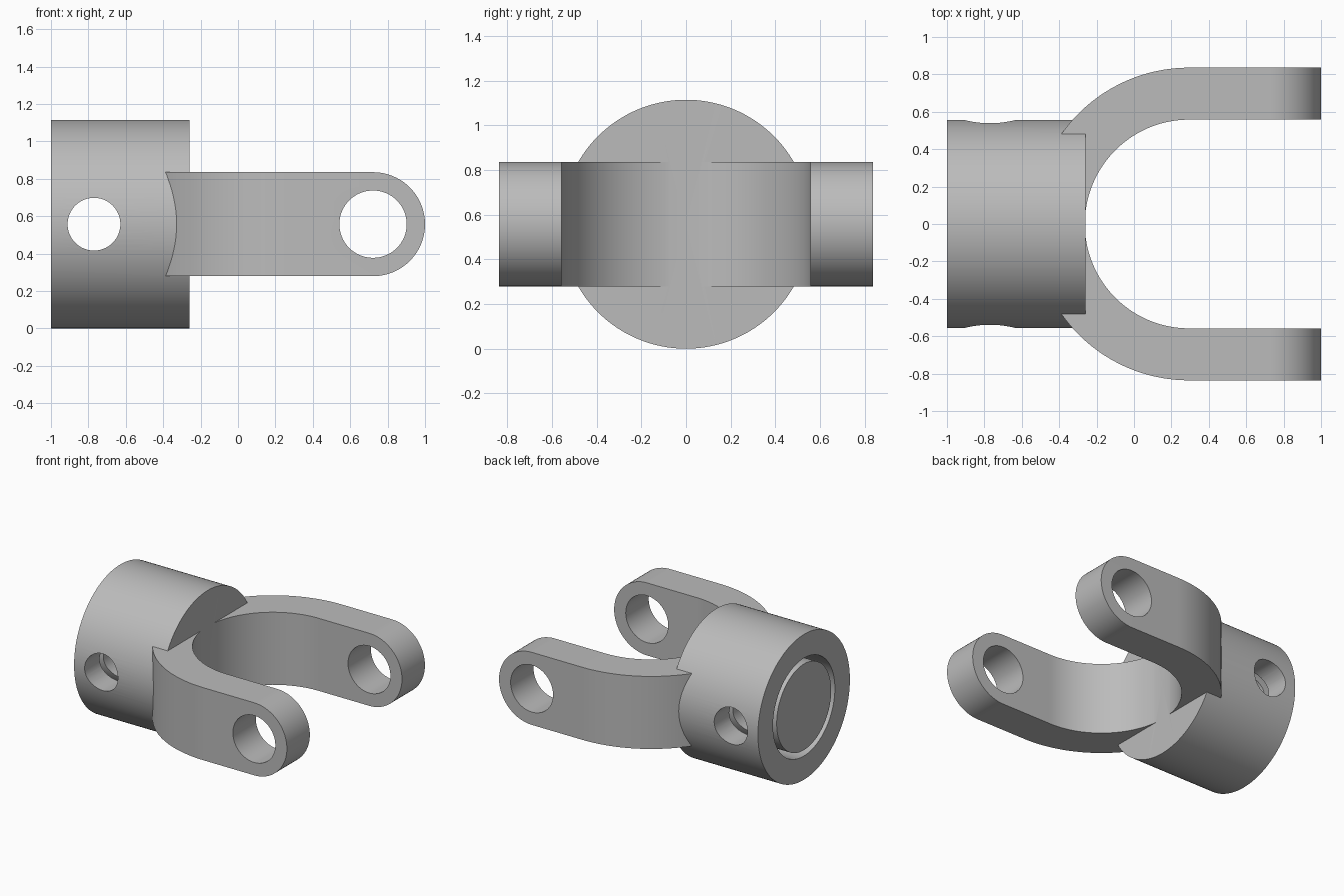
import bpy, bmesh, math
from mathutils import Matrix, Vector

if "Cube" in bpy.data.objects:
    bpy.data.objects.remove(bpy.data.objects["Cube"])

R_HUB, HUB_END = 0.557, -0.258       # hub radius and face beside the fork
ARC_X, R_IN, R_OUT = 0.295, 0.558, 0.836   # fork bend
HALF, EYE_X = 0.278, 0.722           # half height of arm, pin hole position
AXIS = R_HUB                         # height of the main axis

steel = bpy.data.materials.new("grey_steel")
steel.diffuse_color = (0.50, 0.50, 0.50, 1)
steel.use_nodes = True
steel.node_tree.nodes["Principled BSDF"].inputs["Base Color"].default_value = steel.diffuse_color


def finish(name, bm):
    bmesh.ops.recalc_face_normals(bm, faces=bm.faces)
    me = bpy.data.meshes.new(name)
    bm.to_mesh(me)
    bm.free()
    me.materials.append(steel)
    ob = bpy.data.objects.new(name, me)
    bpy.context.collection.objects.link(ob)
    return ob


def extrude(name, points, vec):
    """Solid from a closed outline pushed along vec."""
    bm = bmesh.new()
    face = bm.faces.new([bm.verts.new(p) for p in points])
    top = bmesh.ops.extrude_face_region(bm, geom=[face])["geom"]
    bmesh.ops.translate(bm, vec=vec, verts=[v for v in top if isinstance(v, bmesh.types.BMVert)])
    return finish(name, bm)


def pin(name, x, radius):
    """Cross hole cutter along y."""
    bm = bmesh.new()
    bmesh.ops.create_cone(bm, cap_ends=True, segments=64, radius1=radius, radius2=radius, depth=3,
                          matrix=Matrix.Translation((x, 0, AXIS)) @ Matrix.Rotation(math.pi / 2, 4, 'X'))
    return finish(name, bm)


def boolean(ob, other, op):
    mod = ob.modifiers.new(op.lower(), 'BOOLEAN')
    mod.operation, mod.object, mod.solver = op, other, 'EXACT'
    bpy.context.view_layer.objects.active = ob
    bpy.ops.object.modifier_apply(modifier=mod.name)
    bpy.data.objects.remove(other)


# Hub: turned profile with a ring groove around the core
profile = [(-1, 0), (-1, 0.33), (-0.56, 0.33), (-0.56, 0.375), (-1, 0.375),
           (-1, R_HUB), (HUB_END, R_HUB), (HUB_END, 0)]
bm = bmesh.new()
verts = [bm.verts.new((x, 0, AXIS + r)) for x, r in profile]
edges = [bm.edges.new(pair) for pair in zip(verts, verts[1:])]
bmesh.ops.spin(bm, geom=verts + edges, cent=(0, 0, AXIS), axis=(1, 0, 0),
               angle=math.tau, steps=128)
bmesh.ops.remove_doubles(bm, verts=bm.verts, dist=1e-4)
yoke = finish("yoke", bm)

# Fork: U-shaped plan trimmed to a round-ended side outline
N = 72
arc = [math.pi / 2 + math.pi * i / N for i in range(N + 1)]
outer = [(ARC_X + R_OUT * math.cos(a), R_OUT * math.sin(a), -0.2) for a in arc]
inner = [(ARC_X + R_IN * math.cos(a), R_IN * math.sin(a), -0.2) for a in reversed(arc)]
plan = ([(1.2, R_OUT, -0.2)] + outer + [(1.2, -R_OUT, -0.2), (1.2, -R_IN, -0.2)]
        + inner + [(1.2, R_IN, -0.2)])
fork = extrude("fork", plan, Vector((0, 0, 1.6)))
tip = [-math.pi / 2 + math.pi * i / 40 for i in range(41)]
side = ([(-0.8, -1, AXIS - HALF)]
        + [(EYE_X + HALF * math.cos(a), -1, AXIS + HALF * math.sin(a)) for a in tip]
        + [(-0.8, -1, AXIS + HALF)])
boolean(fork, extrude("side_outline", side, Vector((0, 2, 0))), 'INTERSECT')

# Join, then drill the arm eyes and the hub cross hole
boolean(yoke, fork, 'UNION')
boolean(yoke, pin("eye_cutter", EYE_X, 0.18), 'DIFFERENCE')
boolean(yoke, pin("cross_hole_cutter", -0.77, 0.141), 'DIFFERENCE')

bpy.ops.object.select_all(action='DESELECT')
yoke.select_set(True)
bpy.context.view_layer.objects.active = yoke
bpy.ops.object.shade_smooth_by_angle(angle=math.radians(30))
